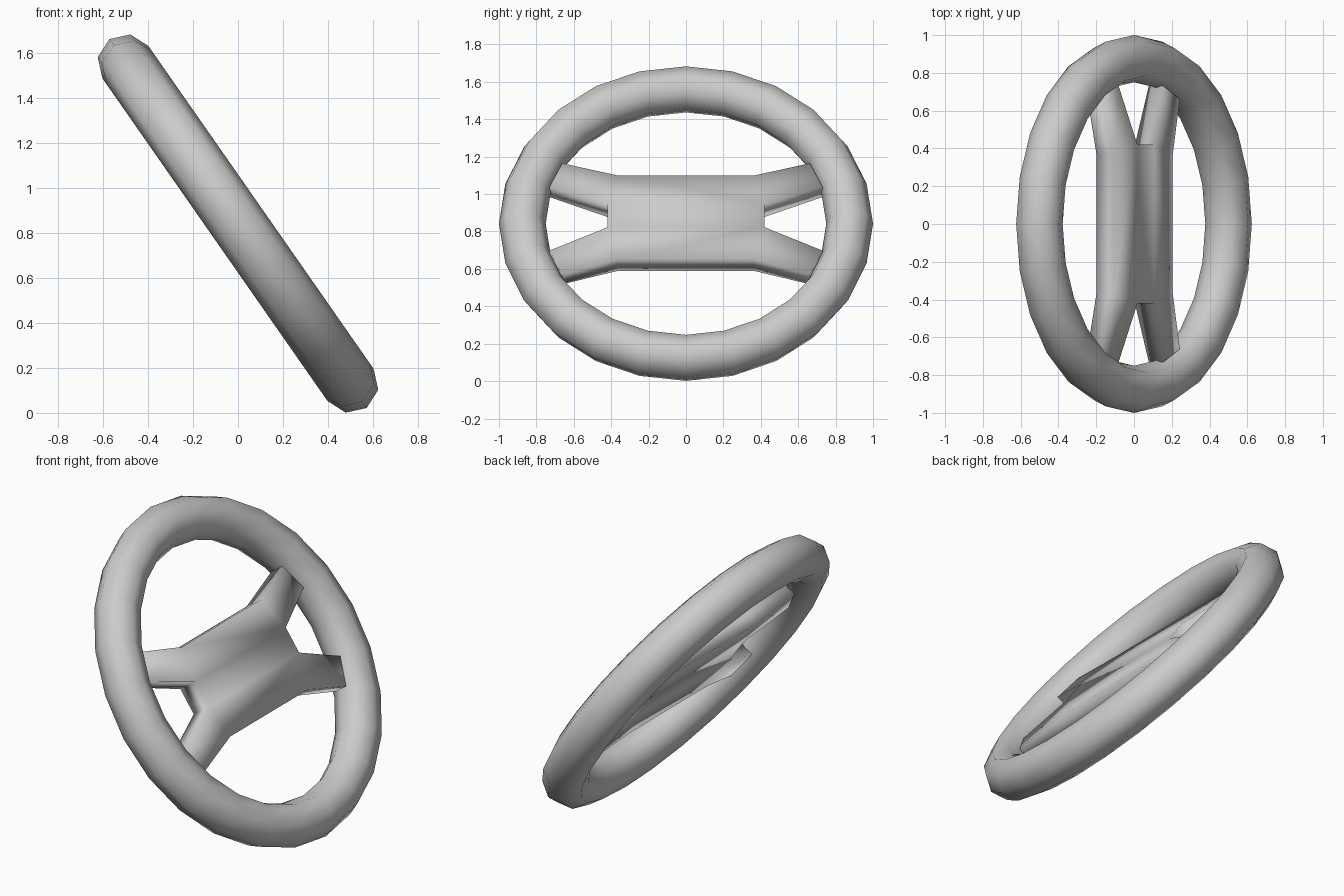
import bpy, bmesh, math
from mathutils import Matrix

if "Cube" in bpy.data.objects:
    bpy.data.objects.remove(bpy.data.objects["Cube"])

# Wheel plane: local x = world y, local y = up the slope, local z = towards the driver
TILT = math.radians(55.1)
c, s = math.cos(TILT), math.sin(TILT)
FRAME = Matrix(((0, -c, s, 0),
                (1, 0, 0, 0),
                (0, s, c, 0.842),
                (0, 0, 0, 1)))


def finish(bm, name):
    bmesh.ops.recalc_face_normals(bm, faces=bm.faces)
    bm.transform(FRAME)
    for f in bm.faces:
        f.smooth = True
    mesh = bpy.data.meshes.new(name)
    bm.to_mesh(mesh)
    bm.free()
    obj = bpy.data.objects.new(name, mesh)
    bpy.context.collection.objects.link(obj)
    return obj


# Rim: 24-segment ring with an 8-sided section
def make_rim(major=0.875, minor=0.125, segs=24, sides=8):
    bm = bmesh.new()
    rings = []
    for i in range(segs):
        a = 2 * math.pi * i / segs
        ring = []
        for j in range(sides):
            b = 2 * math.pi * j / sides
            r = major + minor * math.cos(b)
            ring.append(bm.verts.new((r * math.cos(a), r * math.sin(a), minor * math.sin(b))))
        rings.append(ring)
    for i in range(segs):
        p, q = rings[i], rings[(i + 1) % segs]
        for j in range(sides):
            k = (j + 1) % sides
            bm.faces.new((p[j], q[j], q[k], p[k]))
    return finish(bm, "rim")


# Hub with four spokes: one quarter outline mirrored, then front and back joined
def make_hub():
    # across, up, back depth, front depth
    quarter = {"shoulder": (0.365, 0.272, -0.052, 0.06),
               "crotch": (0.42, 0.076, -0.047, 0.075),
               "tip_out": (0.662, 0.364, -0.045, 0.042),
               "tip_in": (0.73, 0.208, -0.05, 0.046)}
    bm = bmesh.new()
    v = {}
    for sx in (-1, 1):
        for sy in (-1, 1):
            for key, (x, y, back, front) in quarter.items():
                for side, z in ((0, back), (1, front)):
                    v[key, sx, sy, side] = bm.verts.new((sx * x, sy * y, z))
    for side in (0, 1):
        bm.faces.new([v["crotch", a, b, side] for a, b in ((-1, -1), (1, -1), (1, 1), (-1, 1))])
        for sy in (-1, 1):
            bm.faces.new((v["shoulder", -1, sy, side], v["shoulder", 1, sy, side],
                          v["crotch", 1, sy, side], v["crotch", -1, sy, side]))
            for sx in (-1, 1):
                bm.faces.new([v[k, sx, sy, side] for k in ("shoulder", "tip_out", "tip_in", "crotch")])

    def wall(a, b):
        bm.faces.new((v[a + (0,)], v[b + (0,)], v[b + (1,)], v[a + (1,)]))

    for n in (-1, 1):
        wall(("shoulder", -1, n), ("shoulder", 1, n))
        wall(("crotch", n, -1), ("crotch", n, 1))
        for m in (-1, 1):
            wall(("shoulder", n, m), ("tip_out", n, m))
            wall(("tip_out", n, m), ("tip_in", n, m))
            wall(("tip_in", n, m), ("crotch", n, m))
    return finish(bm, "hub_with_spokes")


make_rim()
make_hub()
